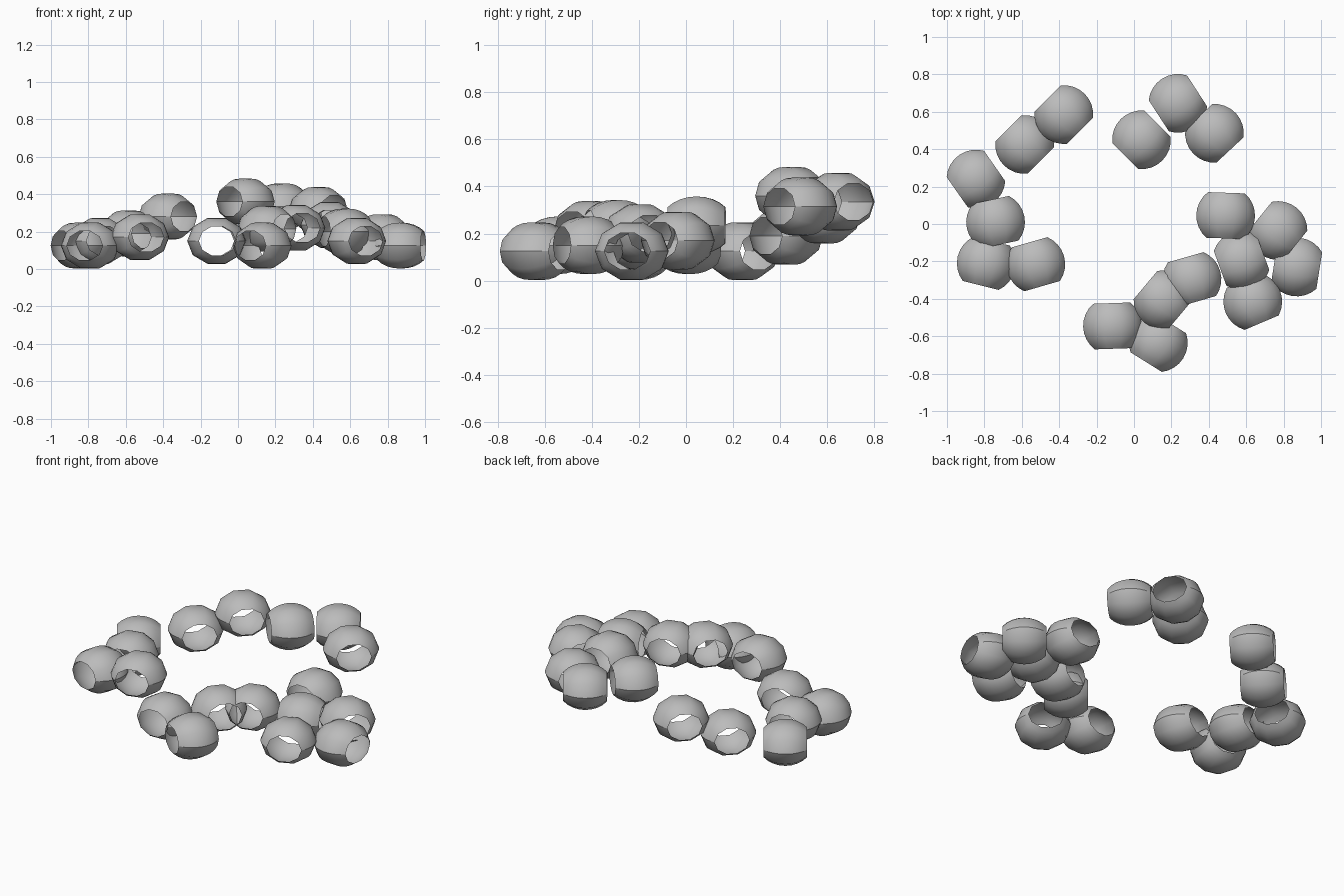
import bpy, bmesh, math
from mathutils import Vector

if "Cube" in bpy.data.objects:
    bpy.data.objects.remove(bpy.data.objects["Cube"])

# One flat colour for all beads
mat = bpy.data.materials.new("plain_grey")
mat.diffuse_color = (0.5, 0.5, 0.5, 1)
mat.use_nodes = True
mat.node_tree.nodes["Principled BSDF"].inputs["Base Color"].default_value = mat.diffuse_color

R, HALF_LEN, SQUASH = 0.157, 0.122, 0.82
SIDES, RINGS = 10, 8


def bead_mesh():
    """Open squashed barrel, hole running along local x."""
    bm = bmesh.new()
    end = math.asin(HALF_LEN / R)
    rings = []
    for i in range(RINGS + 1):
        a = -end + 2 * end * i / RINGS
        x, r = R * math.sin(a), R * math.cos(a)
        ring = []
        for j in range(SIDES):
            t = 2 * math.pi * j / SIDES
            ring.append(bm.verts.new(Vector((x, r * math.cos(t), r * math.sin(t) * SQUASH))))
        rings.append(ring)
    for a, b in zip(rings, rings[1:]):
        for j in range(SIDES):
            k = (j + 1) % SIDES
            bm.faces.new((a[j], a[k], b[k], b[j]))
    for f in bm.faces:
        f.smooth = True
        f.normal_update()
        c = f.calc_center_median()
        if f.normal.dot(c) < 0:
            f.normal_flip()
    # keep only the side seams crisp
    for e in bm.edges:
        p, q = e.verts
        if abs(p.co.z) < 1e-5 and abs(q.co.z) < 1e-5:
            e.smooth = False
    me = bpy.data.meshes.new("bead")
    bm.to_mesh(me)
    bm.free()
    me.materials.append(mat)
    return me


# x, y, z of each bead centre and heading of its hole in degrees
beads = [
    # back left pair
    (-0.375, 0.585, 0.28, -45), (-0.585, 0.425, 0.19, -45),
    # left group
    (-0.845, 0.24, 0.125, 35), (-0.74, 0.01, 0.15, 102),
    (-0.79, -0.21, 0.125, 76), (-0.525, -0.215, 0.17, 106),
    # front group
    (-0.115, -0.545, 0.15, 92), (0.13, -0.635, 0.125, 58),
    (0.155, -0.405, 0.215, -40), (0.31, -0.295, 0.22, 106),
    # right group
    (0.635, -0.415, 0.15, 113), (0.575, -0.195, 0.20, 20),
    (0.49, 0.045, 0.235, 88), (0.77, -0.035, 0.17, -39),
    (0.87, -0.23, 0.125, -9),
    # back right group
    (0.04, 0.45, 0.36, 45), (0.235, 0.645, 0.335, 33),
    (0.43, 0.485, 0.315, -47),
]
me = bead_mesh()
for n, (x, y, z, deg) in enumerate(beads):
    ob = bpy.data.objects.new(f"bead_{n + 1}", me)
    ob.location = (x, y, z)
    ob.rotation_euler = (0, 0, math.radians(deg))
    bpy.context.collection.objects.link(ob)
